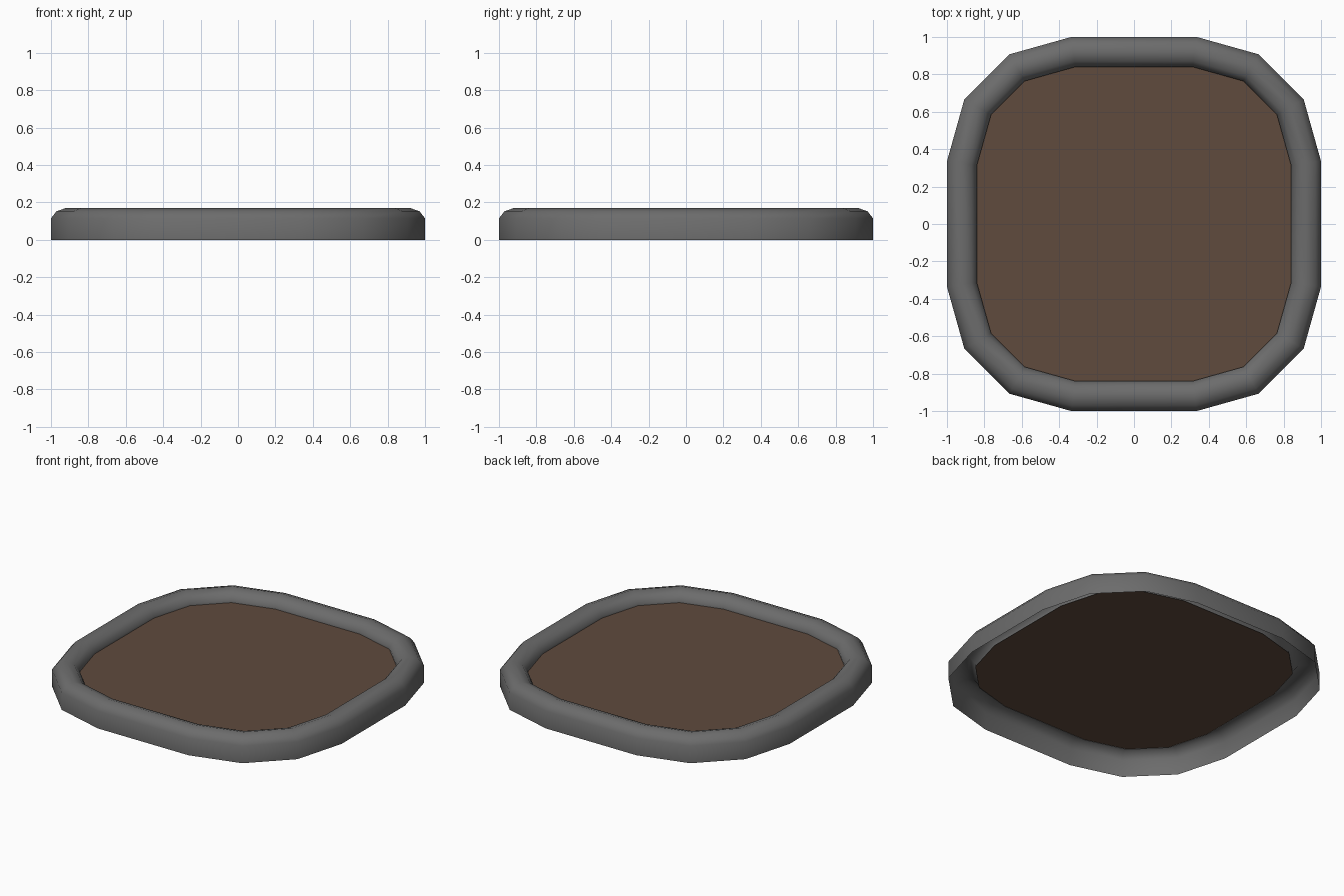
import bpy, bmesh
from mathutils import Vector

if "Cube" in bpy.data.objects:
    bpy.data.objects.remove(bpy.data.objects["Cube"])


def material(name, color):
    m = bpy.data.materials.new(name)
    m.diffuse_color = (*color, 1)
    m.use_nodes = True
    m.node_tree.nodes["Principled BSDF"].inputs["Base Color"].default_value = m.diffuse_color
    return m


stone = material("grey stone", (0.15, 0.15, 0.15))
earth = material("brown earth", (0.115, 0.07, 0.047))

# Rounded square outline, counter-clockwise: one corner turned four times
corner = [(1, 0.335), (0.907, 0.667), (0.667, 0.907), (0.335, 1)]
outline = []
for q in range(4):
    for x, y in corner:
        for _ in range(q):
            x, y = -y, x
        outline.append(Vector((x, y)))


def inset(d):
    """Outline moved inwards by d along the corner bisectors."""
    pts, n = [], len(outline)
    for i, p in enumerate(outline):
        a = (p - outline[i - 1]).normalized()
        b = (outline[(i + 1) % n] - p).normalized()
        na, nb = Vector((a.y, -a.x)), Vector((b.y, -b.x))
        mid = (na + nb).normalized()
        pts.append(p - mid * (d / mid.dot(na)))
    return pts


def finish(bm, name, mat):
    me = bpy.data.meshes.new(name)
    bm.to_mesh(me)
    bm.free()
    me.materials.append(mat)
    ob = bpy.data.objects.new(name, me)
    bpy.context.collection.objects.link(ob)
    return ob


# Stone rim: open-bottomed shell swept from (inset, height) profile
profile = [(0, 0), (0, 0.115), (0.03, 0.153), (0.08, 0.17),
           (0.13, 0.153), (0.16, 0.115), (0.16, 0.095)]
bm = bmesh.new()
rings = [[bm.verts.new((p.x, p.y, z)) for p in inset(d)] for d, z in profile]
for r0, r1 in zip(rings, rings[1:]):
    for i in range(len(r0)):
        j = (i + 1) % len(r0)
        bm.faces.new((r0[i], r0[j], r1[j], r1[i]))
rim = finish(bm, "stone_rim", stone)
bpy.context.view_layer.objects.active = rim
rim.select_set(True)
bpy.ops.object.shade_smooth_by_angle(angle=1.0)

# Earth bed filling the rim
bm = bmesh.new()
bm.faces.new([bm.verts.new((p.x, p.y, 0.1)) for p in inset(0.16)])
finish(bm, "earth_bed", earth)
